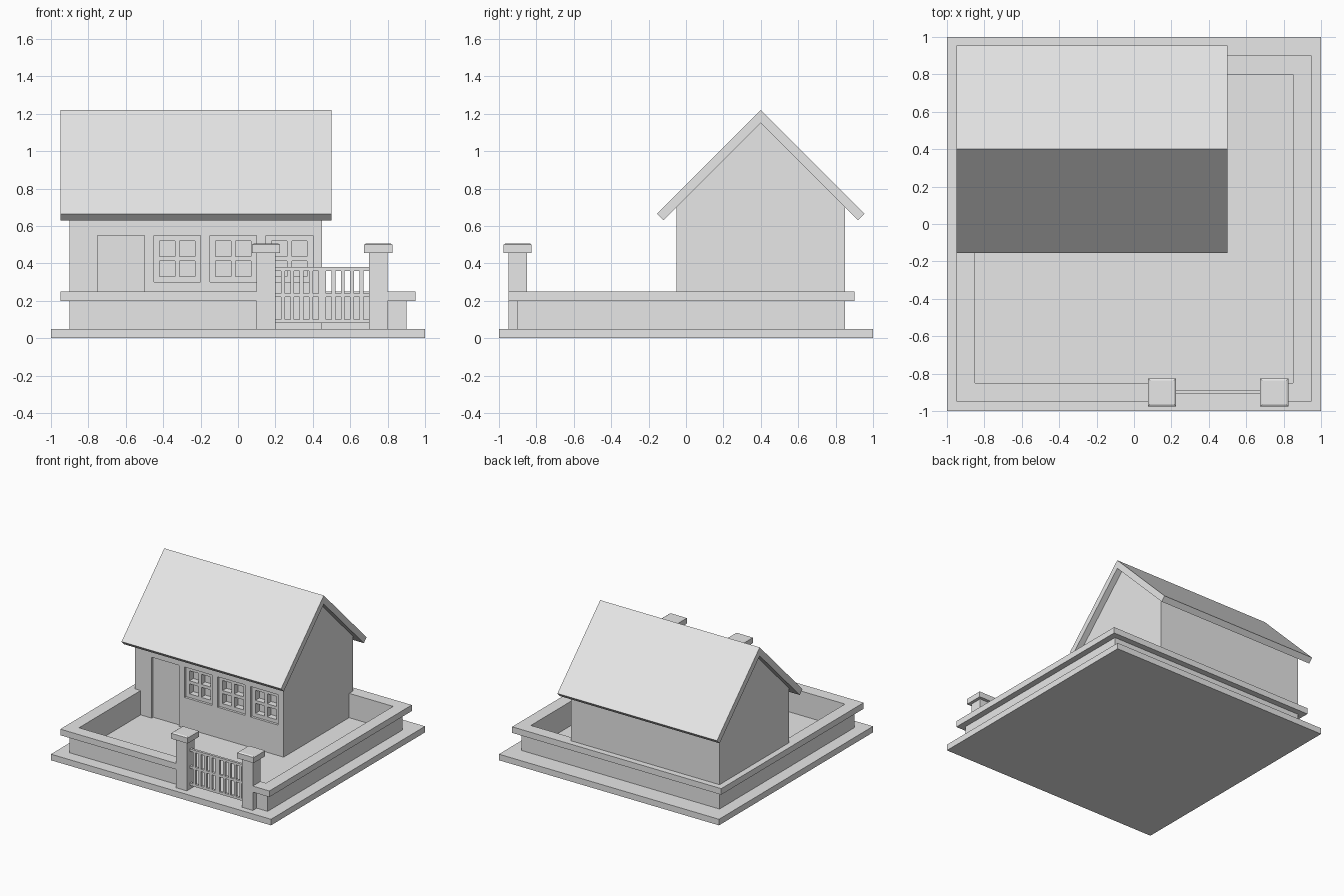
import bpy, bmesh

if "Cube" in bpy.data.objects:
    bpy.data.objects.remove(bpy.data.objects["Cube"])

grey = bpy.data.materials.new("plain grey")
grey.diffuse_color = (0.8, 0.8, 0.8, 1)
grey.use_nodes = True
grey.node_tree.nodes["Principled BSDF"].inputs["Base Color"].default_value = grey.diffuse_color


def finish(name, bm):
    bmesh.ops.recalc_face_normals(bm, faces=bm.faces)
    me = bpy.data.meshes.new(name)
    bm.to_mesh(me)
    bm.free()
    me.materials.append(grey)
    ob = bpy.data.objects.new(name, me)
    bpy.context.collection.objects.link(ob)
    return ob


def boxes(name, items):
    """One object from boxes given as (x0, x1, y0, y1, z0, z1)."""
    bm = bmesh.new()
    for x0, x1, y0, y1, z0, z1 in items:
        vs = bmesh.ops.create_cube(bm, size=1)["verts"]
        for v in vs:
            v.co.x = x1 if v.co.x > 0 else x0
            v.co.y = y1 if v.co.y > 0 else y0
            v.co.z = z1 if v.co.z > 0 else z0
    return finish(name, bm)


def prism(name, profile, x0, x1):
    """Extrude a (y, z) profile along x."""
    bm = bmesh.new()
    f = bm.faces.new([bm.verts.new((x0, y, z)) for y, z in profile])
    ext = bmesh.ops.extrude_face_region(bm, geom=[f])["geom"]
    bmesh.ops.translate(bm, vec=(x1 - x0, 0, 0),
                        verts=[g for g in ext if isinstance(g, bmesh.types.BMVert)])
    return finish(name, bm)


def ring(name, x, y0, y1, ix, iy0, iy1, z0, z1):
    """Rectangular border with a gap in the front for the gate."""
    return boxes(name, [
        (-x, 0.1, y0, iy0, z0, z1), (0.8, x, y0, iy0, z0, z1),
        (-x, x, iy1, y1, z0, z1),
        (-x, -ix, iy0, iy1, z0, z1), (ix, x, iy0, iy1, z0, z1)])


# ground slab and garden wall
boxes("ground_slab", [(-1, 1, -1, 1, 0, 0.05)])
ring("garden_wall", 0.9, -0.9, 0.85, 0.85, -0.85, 0.8, 0.05, 0.2)
ring("wall_coping", 0.95, -0.95, 0.9, 0.85, -0.85, 0.8, 0.2, 0.25)

# gate posts with bevelled caps
for side, cx in (("left", 0.15), ("right", 0.75)):
    boxes(side + "_gate_post", [(cx - 0.05, cx + 0.05, -0.95, -0.85, 0.05, 0.455)])
    bm = bmesh.new()
    for v in bmesh.ops.create_cube(bm, size=1)["verts"]:
        v.co = (cx + v.co.x * 0.15, -0.9 + v.co.y * 0.15, 0.4775 + v.co.z * 0.045)
    top = max(bm.faces, key=lambda f: f.calc_center_median().z)
    bmesh.ops.inset_region(bm, faces=[top], thickness=0.015)
    for v in top.verts:
        v.co.z = 0.507
    finish(side + "_post_cap", bm)

# two gate leaves: upright bars and three rails
for side, s in (("left", -1), ("right", 1)):
    items = []
    for i in range(5):
        a, b = sorted((0.45 + s * 0.05 * i, 0.45 + s * (0.05 * i + 0.02)))
        items.append((a, b, -0.91, -0.89, 0.08, 0.38))
    a, b = sorted((0.45, 0.45 + s * 0.25))
    items += [(a, b, -0.91, -0.89, z, z + 0.02) for z in (0.08, 0.22, 0.36)]
    boxes(side + "_gate_leaf", items)

# house body with gable ends, recessed door and window openings
house = prism("house_body", [(-0.05, 0.05), (0.85, 0.05), (0.85, 0.7),
                             (0.4, 1.15), (-0.05, 0.7)], -0.9, 0.45)
window_x = (-0.45, -0.15, 0.15)
cutter = boxes("opening_cutter",
               [(-0.75, -0.5, -0.2, -0.03, 0.0, 0.55)] +
               [(x, x + 0.25, -0.2, 0.02, 0.3, 0.55) for x in window_x])
cutter.hide_render = True
cutter.hide_viewport = True
cutter.display_type = 'WIRE'
mod = house.modifiers.new("openings", 'BOOLEAN')
mod.operation = 'DIFFERENCE'
mod.solver = 'EXACT'
mod.object = cutter

# window frames with cross bars
for n, x in enumerate(window_x):
    y0, y1, z0, z1 = -0.03, 0.02, 0.3, 0.55
    items = [(x + a, x + b, y0, y1, z0, z1)
             for a, b in ((0, 0.03), (0.1125, 0.1375), (0.22, 0.25))]
    for a, b in ((0, 0.03), (0.1125, 0.1375), (0.22, 0.25)):
        items += [(x + c, x + c + 0.0825, y0, y1, z0 + a, z0 + b)
                  for c in (0.03, 0.1375)]
    boxes("window_frame_%d" % (n + 1), items)

# gabled roof slab
prism("roof", [(0.4, 1.22), (-0.155, 0.665), (-0.12, 0.63), (0.4, 1.15),
               (0.92, 0.63), (0.955, 0.665)], -0.95, 0.5)
